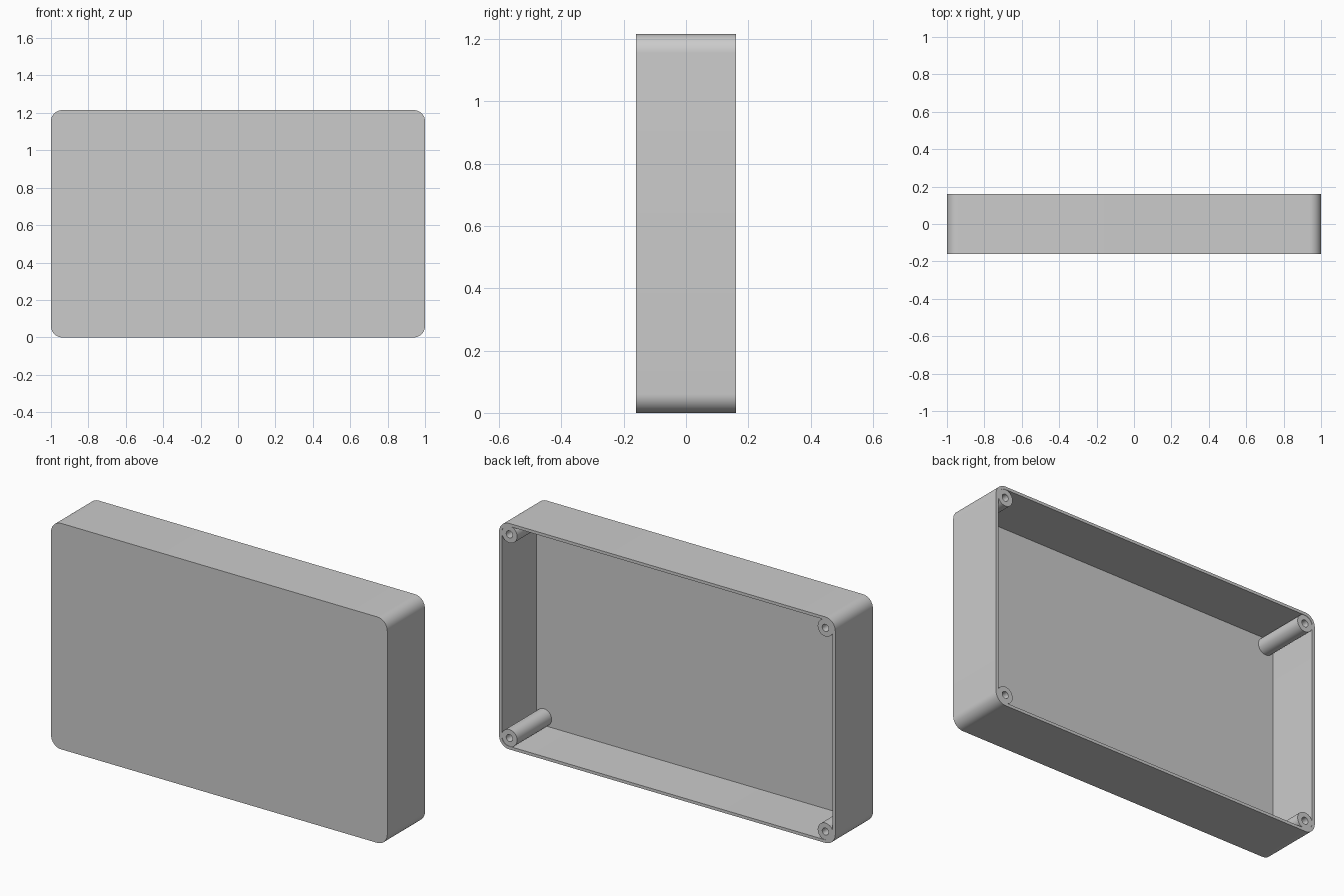
import bpy
import bmesh
from math import cos, sin, pi, radians

WIDTH, DEPTH, HEIGHT = 2.0, 0.32, 1.215
CORNER = 0.06      # outer corner radius, also the post inset
WALL = 0.016
FLOOR = 0.025
FRONT, BACK = -DEPTH / 2, DEPTH / 2

cube = bpy.data.objects.get("Cube")
if cube:
    bpy.data.objects.remove(cube, do_unlink=True)

grey = bpy.data.materials.new("grey plastic")
grey.use_nodes = True
colour = (0.6, 0.6, 0.6, 1)
grey.diffuse_color = colour
grey.node_tree.nodes["Principled BSDF"].inputs["Base Color"].default_value = colour


def rounded_outline(inset, steps=12):
    """Rounded rectangle in x and z, concentric at the corners."""
    cx, cz, r = WIDTH / 2 - CORNER, HEIGHT / 2 - CORNER, CORNER - inset
    points = []
    for quarter, (sx, sz) in enumerate([(1, 1), (-1, 1), (-1, -1), (1, -1)]):
        for i in range(steps + 1):
            a = (quarter + i / steps) * pi / 2
            points.append((sx * cx + r * cos(a), HEIGHT / 2 + sz * cz + r * sin(a)))
    return points


def circle_outline(x, z, r, sides=32):
    return [(x + r * cos(2 * pi * i / sides), z + r * sin(2 * pi * i / sides))
            for i in range(sides)]


def loft(name, sections):
    """Closed solid through (outline, y) sections, capped at both ends."""
    bm = bmesh.new()
    rings = [[bm.verts.new((x, y, z)) for x, z in outline] for outline, y in sections]
    for a, b in zip(rings, rings[1:]):
        for i in range(len(a)):
            j = (i + 1) % len(a)
            bm.faces.new((a[i], a[j], b[j], b[i]))
    bm.faces.new(rings[0])
    bm.faces.new(rings[-1])
    bmesh.ops.recalc_face_normals(bm, faces=bm.faces)
    mesh = bpy.data.meshes.new(name)
    bm.to_mesh(mesh)
    bm.free()
    mesh.materials.append(grey)
    obj = bpy.data.objects.new(name, mesh)
    bpy.context.collection.objects.link(obj)
    bpy.ops.object.select_all(action='DESELECT')
    obj.select_set(True)
    bpy.context.view_layer.objects.active = obj
    bpy.ops.object.shade_smooth_by_angle(angle=radians(30))
    return obj


# Hollow tray, open at the back
outer, inner = rounded_outline(0), rounded_outline(WALL)
loft("enclosure_shell", [(outer, FRONT), (outer, BACK),
                         (inner, BACK), (inner, FRONT + FLOOR)])

# Screw posts with blind holes, one in each corner
for side, sx in (("left", 1), ("right", -1)):
    for level, z in (("lower", CORNER), ("upper", HEIGHT - CORNER)):
        x = sx * (WIDTH / 2 - CORNER)
        body, hole = circle_outline(x, z, 0.046), circle_outline(x, z, 0.019)
        rim = BACK - 0.002
        loft(f"{level}_{side}_screw_post",
             [(body, FRONT + FLOOR - 0.005), (body, rim),
              (hole, rim), (hole, FRONT + FLOOR)])
